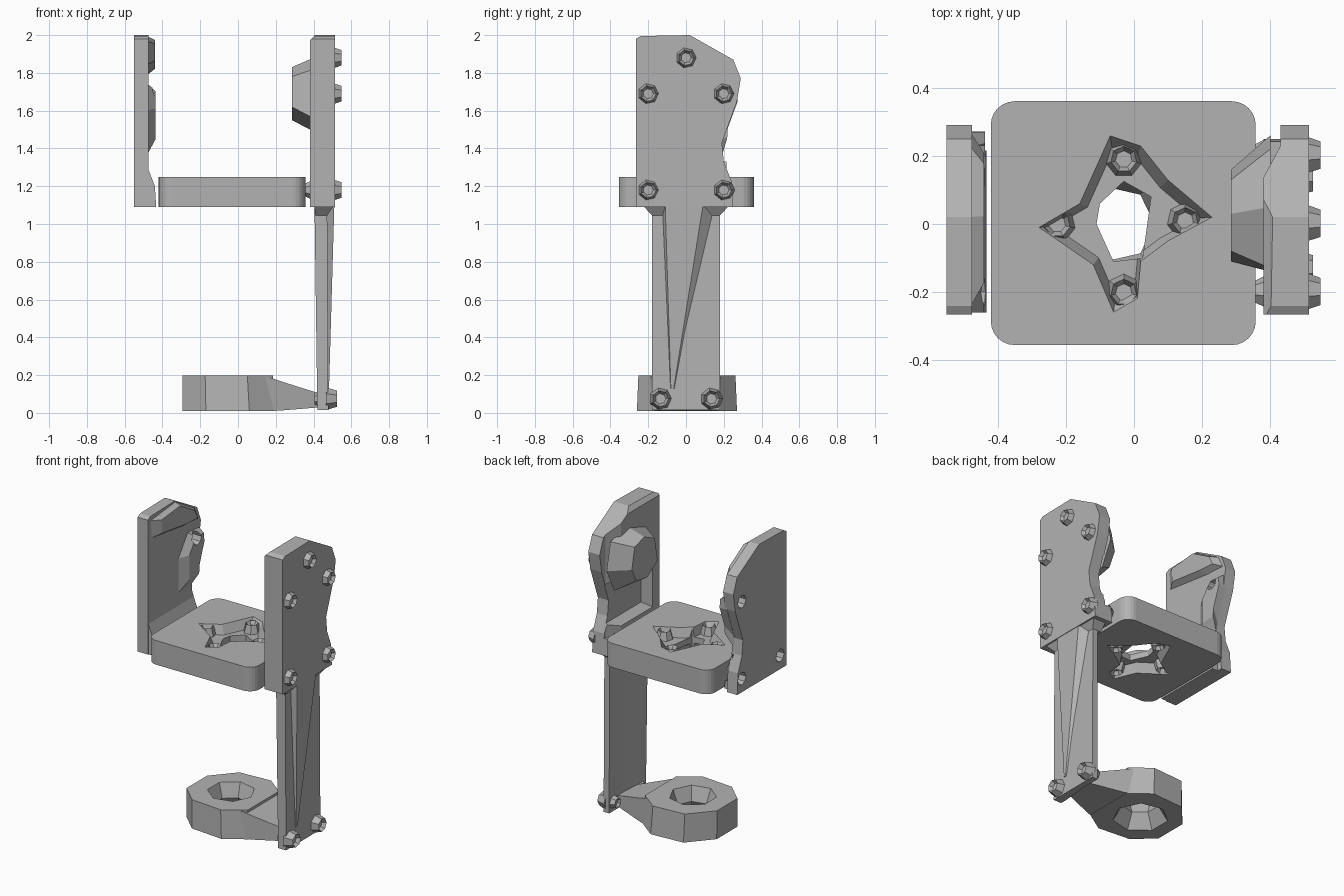
import bpy, bmesh, math
from mathutils import Matrix, Vector

cube = bpy.data.objects.get("Cube")
if cube:
    bpy.data.objects.remove(cube)

grey = bpy.data.materials.new("plain_grey")
grey.use_nodes = True
grey.diffuse_color = (0.45, 0.45, 0.45, 1)
grey.node_tree.nodes["Principled BSDF"].inputs["Base Color"].default_value = (0.45, 0.45, 0.45, 1)


def finish(name, bm):
    bmesh.ops.recalc_face_normals(bm, faces=bm.faces[:])
    mesh = bpy.data.meshes.new(name)
    bm.to_mesh(mesh)
    bm.free()
    mesh.materials.append(grey)
    obj = bpy.data.objects.new(name, mesh)
    bpy.context.collection.objects.link(obj)
    return obj


def loft(name, near, far, axis, a, b):
    """Solid between two matching outlines lying at a and b on an axis."""
    place = {"x": lambda p, t: (t, p[0], p[1]),
             "y": lambda p, t: (p[0], t, p[1]),
             "z": lambda p, t: (p[0], p[1], t)}[axis]
    bm = bmesh.new()
    one = [bm.verts.new(place(p, a)) for p in near]
    two = [bm.verts.new(place(p, b)) for p in far]
    bm.faces.new(one)
    bm.faces.new(two)
    for i in range(len(one)):
        j = (i + 1) % len(one)
        bm.faces.new((one[i], one[j], two[j], two[i]))
    return finish(name, bm)


def prism(name, outline, axis, a, b):
    return loft(name, outline, outline, axis, a, b)


def circle(cx, cy, r, n=8):
    return [(cx + r * math.cos(math.tau * i / n), cy + r * math.sin(math.tau * i / n))
            for i in range(n)]


def rect(x0, x1, y0, y1):
    return [(x0, y0), (x1, y0), (x1, y1), (x0, y1)]


def scaled(outline, cx, cy, k):
    return [(cx + (x - cx) * k, cy + (y - cy) * k) for x, y in outline]


def cut(obj, cutter):
    mod = obj.modifiers.new("cut", "BOOLEAN")
    mod.operation, mod.object, mod.solver = "DIFFERENCE", cutter, "EXACT"
    bpy.context.view_layer.objects.active = obj
    bpy.ops.object.modifier_apply(modifier=mod.name)
    bpy.data.objects.remove(cutter)


def screw(name, spot, direction, r=0.06, h=0.05):
    """Rough faceted screw head with a socket."""
    bm = bmesh.new()
    bmesh.ops.create_cone(bm, cap_ends=True, segments=7, radius1=r, radius2=r * 0.7, depth=h)
    cap = max(bm.faces, key=lambda f: f.calc_center_median().z)
    bmesh.ops.inset_region(bm, faces=[cap], thickness=r * 0.25)
    bmesh.ops.translate(bm, verts=cap.verts, vec=(0, 0, -h * 0.4))
    turn = Vector((0, 0, 1)).rotation_difference(Vector(direction)).to_matrix().to_4x4()
    bm.transform(Matrix.Translation(spot) @ turn)
    return finish(name, bm)


# Central block with rounded corners
block = prism("central_block", rect(-0.42, 0.357, -0.355, 0.36), "z", 1.09, 1.25)
bev = bmesh.new()
bev.from_mesh(block.data)
upright = [e for e in bev.edges if abs(e.verts[0].co.z - e.verts[1].co.z) > 0.1]
bmesh.ops.bevel(bev, geom=upright, offset=0.07, segments=6, profile=0.5, affect="EDGES")
bev.to_mesh(block.data)
bev.free()

# Star-shaped sloping recesses above and below, and the centre opening
star = [(-0.07, 0.26), (0.02, 0.23), (0.1, 0.13), (0.23, 0.02), (0.1, -0.05), (0.02, -0.11),
        (0.01, -0.22), (-0.06, -0.26), (-0.12, -0.12), (-0.28, -0.01), (-0.16, 0.06)]
small = scaled(star, -0.03, 0, 0.82)
cut(block, loft("recess", star, small, "z", 1.252, 1.19))
cut(block, loft("recess", star, small, "z", 1.088, 1.15))
opening = [(-0.03, 0.125), (0.05, 0.08), (0.025, -0.1), (-0.06, -0.11), (-0.11, 0.0), (-0.1, 0.06)]
cut(block, prism("opening", opening, "z", 1.0, 1.4))
for i, (x, y) in enumerate([(-0.03, 0.19), (-0.225, 0), (-0.03, -0.2), (0.15, 0.01)]):
    screw(f"block_screw_top_{i}", (x, y, 1.215), (0, 0, 1), 0.055, 0.06)
    screw(f"block_screw_bottom_{i}", (x, y, 1.125), (0, 0, -1), 0.055, 0.06)

# Side plates share one outline (y, z)
outline = [(-0.265, 1.09), (-0.265, 1.98), (-0.24, 1.995), (0.02, 2.0), (0.25, 1.87), (0.29, 1.77),
           (0.27, 1.65), (0.19, 1.43), (0.2, 1.33), (0.24, 1.23), (0.25, 1.09)]
holes = [(-0.2, 1.18), (0.2, 1.18), (-0.2, 1.69), (0.2, 1.69), (0, 1.88)]

# Right-hand plate: slim slab, thickened at cap, lobe and foot
slab = prism("thin_plate", outline, "x", -0.55, -0.475)
cap = [(-0.25, 1.84), (-0.26, 1.97), (0.02, 1.998), (0.24, 1.87), (0.285, 1.78), (0.12, 1.79)]
loft("thin_plate_cap", cap, scaled(cap, 0.03, 1.92, 0.7), "x", -0.49, -0.44)
lobe = [(0.03, 1.35), (0.19, 1.36), (0.195, 1.44), (0.272, 1.65), (0.27, 1.74), (0.14, 1.75), (0.03, 1.6)]
lobe_part = loft("thin_plate_lobe", lobe, scaled(lobe, 0.27, 1.63, 0.65), "x", -0.49, -0.437)
foot = prism("thin_plate_foot", [(-0.49, 1.09), (-0.433, 1.09), (-0.44, 1.2), (-0.49, 1.33)],
             "y", -0.26, 0.215)
for part, spots in ((slab, holes[:2] + holes[3:4]), (foot, holes[:2]), (lobe_part, holes[3:4])):
    for y, z in spots:
        cut(part, prism("hole", circle(y, z, 0.042), "x", -0.7, -0.3))

# Left-hand plate: deep front flange, thinner web and back edge, chamfered top
thick = prism("thick_plate", outline, "x", 0.38, 0.513)
cut(thick, loft("pocket", rect(-0.2, 0.4, 1.25, 1.58), rect(-0.15, 0.4, 1.29, 1.55), "x", 0.37, 0.435))
cut(thick, prism("back_slope", [(0.36, 0.1), (0.36, 0.5), (0.43, 0.5), (0.43, 0.23)], "z", 1.2, 2.1))
cut(thick, prism("top_chamfer", [(0.37, 1.96), (0.37, 2.02), (0.425, 2.02)], "y", -0.5, 0.5))
for i, (y, z) in enumerate(holes):
    screw(f"plate_screw_{i}", (0.522, y, z), (1, 0, 0))
for i, (y, z) in enumerate(holes[:2]):
    screw(f"inner_screw_{i}", (0.372, y, z), (-1, 0, 0), 0.05, 0.03)

# Faceted hub inside the deep plate
hub = [(-0.14, 1.56), (-0.13, 1.82), (0.05, 1.88), (0.22, 1.84), (0.26, 1.66), (0.18, 1.5), (0.02, 1.49)]
tip = [(-0.11, 1.62), (-0.08, 1.78), (0.03, 1.83), (0.13, 1.8), (0.16, 1.66), (0.11, 1.57), (0, 1.55)]
loft("inner_hub", hub, tip, "x", 0.4, 0.285)

# Arm: thin web with a thicker front edge, and a tapering rib outside
top = [(0.405, -0.18), (0.472, -0.18), (0.472, 0.18), (0.435, 0.18), (0.435, 0.04), (0.405, -0.13)]
bottom = [(0.42, -0.18), (0.478, -0.18), (0.478, 0.18), (0.437, 0.18), (0.437, 0.04), (0.42, -0.13)]
loft("arm", top, bottom, "z", 1.1, 0.015)
loft("arm_rib", [(0.46, -0.13), (0.51, -0.11), (0.51, 0.09), (0.46, 0.17)],
     [(0.46, -0.09), (0.482, -0.08), (0.482, -0.065), (0.46, -0.05)], "z", 1.1, 0.13)
loft("arm_flare", rect(0.41, 0.51, -0.23, 0.23), rect(0.41, 0.472, -0.18, 0.18), "z", 1.1, 1.045)
for i, y in enumerate((-0.135, 0.135)):
    screw(f"arm_screw_outer_{i}", (0.495, y, 0.075), (1, 0, 0), 0.062, 0.06)
    screw(f"arm_screw_inner_{i}", (0.425, y, 0.075), (-1, 0, 0), 0.045, 0.04)

# Ring at the foot of the arm
ring_base = [(-0.295, -0.12), (-0.17, -0.24), (0.06, -0.26), (0.2, -0.17),
             (0.2, 0.17), (0.07, 0.27), (-0.16, 0.255), (-0.295, 0.1)]
ring = loft("base_ring", ring_base, scaled(ring_base, -0.295, 0, 0.97), "z", 0.01, 0.197)
for z, edge in ((0.0, 0.175), (0.21, 0.15)):
    cut(ring, loft("ring_funnel", circle(-0.05, 0, edge, 7), circle(-0.05, 0, 0.11, 7), "z", z, 0.105))

# Wedge joining the ring to the arm
wedge = prism("ring_link", [(0.13, 0.012), (0.13, 0.195), (0.16, 0.19), (0.25, 0.16),
                            (0.44, 0.1), (0.44, 0.03), (0.22, 0.012)], "y", -0.2, 0.2)
for v in wedge.data.vertices:
    v.co.y *= 1 - 1.7 * max(0, v.co.x - 0.12)
